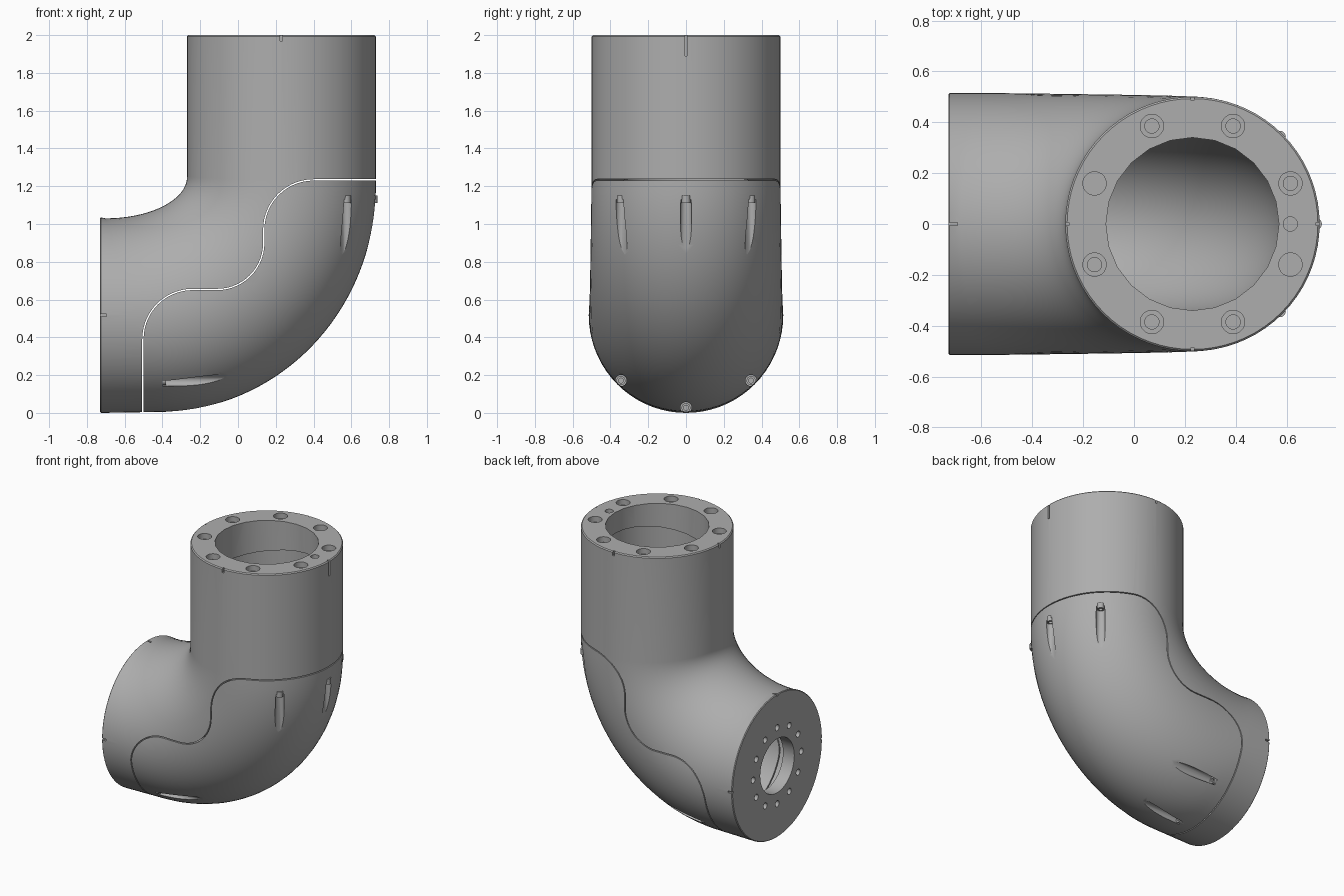
import bpy, bmesh
from math import sin, cos, pi, radians
from mathutils import Vector, Matrix

if "Cube" in bpy.data.objects:
    bpy.data.objects.remove(bpy.data.objects["Cube"])

AXIS_X, END_X, END_Z = 0.23, -0.73, 0.5175
GAP = 0.007

grey = bpy.data.materials.new("satin grey")
grey.use_nodes = True
colour = (0.42, 0.42, 0.42, 1)
grey.diffuse_color = colour
grey.node_tree.nodes["Principled BSDF"].inputs["Base Color"].default_value = colour


def make_object(name, bm):
    bmesh.ops.recalc_face_normals(bm, faces=bm.faces)
    mesh = bpy.data.meshes.new(name)
    bm.to_mesh(mesh)
    bm.free()
    ob = bpy.data.objects.new(name, mesh)
    bpy.context.collection.objects.link(ob)
    return ob


def skin(bm, rings):
    """Bridge closed rings of points and cap both ends."""
    rows = [[bm.verts.new(p) for p in ring] for ring in rings]
    n = len(rows[0])
    for a, b in zip(rows, rows[1:]):
        for i in range(n):
            j = (i + 1) % n
            bm.faces.new((a[i], a[j], b[j], b[i]))
    bm.faces.new(rows[0])
    bm.faces.new(rows[-1])


def lathe(bm, profile, matrix, sides=24):
    """Revolve (radius, height) pairs about the local z axis."""
    turn = [2 * pi * i / sides for i in range(sides)]
    skin(bm, [[matrix @ Vector((r * cos(t), r * sin(t), h)) for t in turn]
              for r, h in profile])


def elbow(name, inset=0.0, steps=36, sides=72):
    """Loft elliptical sections between the outer and inner bend curves."""
    pairs = []
    for i in range(steps + 1):
        a = pi / 2 * i / steps
        outer = Vector((-0.42 + 1.15 * cos(a), 0, 1.2 - 1.195 * sin(a)))
        inner = Vector((-0.70 + 0.43 * cos(a), 0, 1.25 - 0.22 * sin(a)))
        pairs.append((outer, inner, 0.5 + 0.015 * i / steps, inset))
    if inset:
        top = [(1.87, 1.74, inset)]
        ends = [(END_X + 0.09, inset)]
    else:
        top = [(2.0, 2.0, 0.007), (1.993, 1.993, 0)]
        ends = [(END_X + 0.005, 0), (END_X, 0.005)]
    pairs = [(Vector((0.73, 0, zo)), Vector((-0.27, 0, zi)), 0.5, w)
             for zo, zi, w in top] + pairs
    pairs += [(Vector((x, 0, 0.0)), Vector((x, 0, 1.035)), 0.515, w) for x, w in ends]
    rings = []
    for outer, inner, half, w in pairs:
        mid, arm = (outer + inner) / 2, (outer - inner) / 2
        arm = arm.normalized() * (arm.length - w)
        side = Vector((0, half - w, 0))
        turn = [2 * pi * k / sides for k in range(sides)]
        rings.append([mid + arm * cos(t) + side * sin(t) for t in turn])
    bm = bmesh.new()
    skin(bm, rings)
    return make_object(name, bm)


def arc(cx, cz, r, start, end, n=14):
    return [(cx + r * cos(radians(start + (end - start) * i / n)),
             cz + r * sin(radians(start + (end - start) * i / n))) for i in range(n + 1)]


def cover_region(name, g):
    """Prism bounded by the wavy seam, grown by g."""
    line = [(1, 1.23 + g)] + arc(0.4, 0.97, 0.26 + g, 90, 180)
    line += arc(-0.11, 0.9, 0.25 - g, 0, -90) + arc(-0.24, 0.39, 0.26 + g, 90, 180)
    line += [(-0.5 - g, -0.2), (1, -0.2)]
    bm = bmesh.new()
    skin(bm, [[(x, y, z) for x, z in line] for y in (-1, 1)])
    return make_object(name, bm)


def boolean(ob, cutter, operation):
    mod = ob.modifiers.new("cut", "BOOLEAN")
    mod.operation, mod.object, mod.solver = operation, cutter, "EXACT"
    bpy.context.view_layer.objects.active = ob
    bpy.ops.object.modifier_apply(modifier=mod.name)
    cutter.hide_render = True
    return cutter


def box(bm, centre, size):
    m = Matrix.Translation(centre) @ Matrix.Diagonal((*size, 1))
    bmesh.ops.create_cube(bm, size=1, matrix=m)


# Hollow bent pipe
shell = elbow("elbow_body")
helpers = [boolean(shell, elbow("cavity_cutter", 0.15), "DIFFERENCE")]

# Bores, flange holes and alignment notches
bm = bmesh.new()
top = Matrix.Translation((AXIS_X, 0, 2))
end = Matrix.Translation((END_X, 0, END_Z)) @ Matrix.Rotation(-pi / 2, 4, "Y")
lathe(bm, [(0.34, 0.1), (0.34, -0.3)], top)
lathe(bm, [(0.195, 0.1), (0.195, -0.2)], end, 40)
for i in range(8):
    spot = top @ Matrix.Rotation(radians(22.5 + 45 * i), 4, "Z") @ Matrix.Translation((0.417, 0, 0))
    plain = [(0.046, 0.05), (0.046, -0.04)]
    stepped = plain + [(0.028, -0.04), (0.028, -0.11)]
    lathe(bm, plain if i in (3, 7) else stepped, spot)
lathe(bm, [(0.028, 0.05), (0.028, -0.05)], top @ Matrix.Translation((0.385, 0, 0)))
for i in range(12):
    spot = end @ Matrix.Rotation(radians(30 * i), 4, "Z") @ Matrix.Translation((0.275, 0, 0))
    lathe(bm, [(0.022, 0.05), (0.022, -0.06)], spot, 16)
for x, y, depth in ((1, 0, 0.11), (-1, 0, 0.03), (0, 1, 0.03), (0, -1, 0.03)):
    size = (0.03 if x else 0.013, 0.03 if y else 0.013, 2 * depth)
    box(bm, (AXIS_X + 0.5 * x, 0.5 * y, 2), size)
for s in (-1, 1):
    box(bm, (END_X, 0.515 * s, END_Z), (0.07, 0.03, 0.013))
box(bm, (END_X, 0, 1.035), (0.07, 0.013, 0.03))
helpers.append(boolean(shell, make_object("hole_cutter", bm), "DIFFERENCE"))

# Screw slots running into the outside of the bend, with socket screws
slots, screws = bmesh.new(), bmesh.new()
for a in (-45, 0, 45):
    s, c = sin(radians(a)), cos(radians(a))
    down = Matrix.Translation((AXIS_X + 0.485 * c, 0.485 * s, 1.13)) @ Matrix.Rotation(pi, 4, "X")
    along = Matrix.Translation((-0.4, 0.487 * s, END_Z - 0.49 * c)) @ Matrix.Rotation(pi / 2, 4, "Y")
    for spot, length in ((down, 0.53), (along, 0.65)):
        lathe(slots, [(0.03, 0), (0.03, length)], spot)
        lathe(screws, [(0.024, -0.02), (0.024, 0.02), (0.013, 0.02), (0.013, 0.005)], spot, 18)
helpers.append(boolean(shell, make_object("slot_cutter", slots), "DIFFERENCE"))
cover_screws = make_object("cover_screws", screws)

# Split off the outer cover along the wavy seam
cover = shell.copy()
cover.data = shell.data.copy()
cover.name = "elbow_cover"
bpy.context.collection.objects.link(cover)
helpers.append(boolean(cover, cover_region("cover_region", 0), "INTERSECT"))
helpers.append(boolean(shell, cover_region("seam_cutter", GAP), "DIFFERENCE"))
for ob in helpers:
    bpy.data.objects.remove(ob)

# Colour and shading
for ob in (shell, cover, cover_screws):
    ob.data.materials.clear()
    ob.data.materials.append(grey)
    ob.data.polygons.foreach_set("material_index", [0] * len(ob.data.polygons))
    bpy.ops.object.select_all(action="DESELECT")
    ob.select_set(True)
    bpy.context.view_layer.objects.active = ob
    bpy.ops.object.shade_smooth_by_angle(angle=radians(30))
